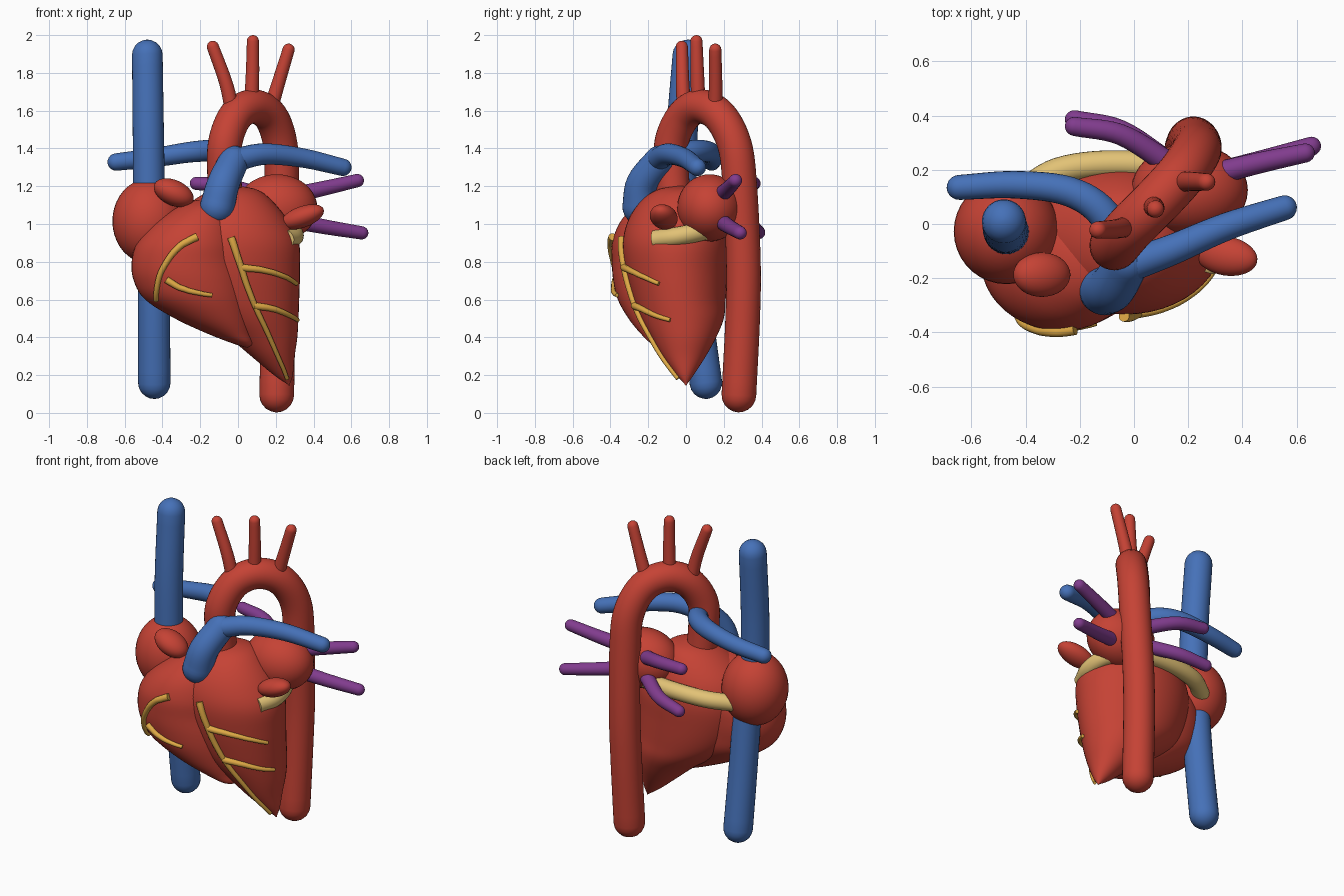
import bpy, bmesh, math
from mathutils import Vector, Euler
from mathutils.bvhtree import BVHTree


def material(name, rgb):
    m = bpy.data.materials.new(name)
    m.diffuse_color = (*rgb, 1)
    return m


RED = material("muscle red", (0.56, 0.055, 0.035))
BLUE = material("vein blue", (0.06, 0.165, 0.48))
PURPLE = material("lung vein purple", (0.22, 0.045, 0.27))
GOLD = material("artery gold", (0.74, 0.40, 0.06))
TAN = material("sinus tan", (0.76, 0.54, 0.18))


def finish(name, bm, mat, angle=50):
    bmesh.ops.recalc_face_normals(bm, faces=bm.faces)
    me = bpy.data.meshes.new(name)
    bm.to_mesh(me)
    bm.free()
    me.materials.append(mat)
    ob = bpy.data.objects.new(name, me)
    bpy.context.collection.objects.link(ob)
    bpy.ops.object.select_all(action='DESELECT')
    ob.select_set(True)
    bpy.context.view_layer.objects.active = ob
    bpy.ops.object.shade_smooth_by_angle(angle=math.radians(angle))
    return ob


def spline(rows, steps):
    """Smooth interpolation through rows of numbers."""
    rows = [tuple(r) for r in rows]
    out = []
    for i in range(len(rows) - 1):
        b, c = rows[i], rows[i + 1]
        a = rows[i - 1] if i else [2 * p - q for p, q in zip(b, c)]
        d = rows[i + 2] if i + 2 < len(rows) else [2 * q - p for p, q in zip(b, c)]
        for k in range(steps):
            t = k / steps
            out.append([0.5 * (2 * q + (r - p) * t + (2 * p - 5 * q + 4 * r - s) * t * t
                               + (3 * q - p - 3 * r + s) * t ** 3)
                        for p, q, r, s in zip(a, b, c, d)])
    return out + [list(rows[-1])]


def loft(name, rings, mat):
    bm = bmesh.new()
    loops = [[bm.verts.new(p) for p in ring] for ring in rings]
    n = len(loops[0])
    for a, b in zip(loops, loops[1:]):
        for i in range(n):
            j = (i + 1) % n
            bm.faces.new((a[i], a[j], b[j], b[i]))
    bm.faces.new(loops[0])
    bm.faces.new(loops[-1])
    return finish(name, bm, mat)


def tube(name, pts, r0, r1, mat, sides=24, steps=6, rounded=True):
    """Tapered vessel along a smooth path, with domed or flat ends."""
    path = [Vector(p) for p in spline(pts, steps)]
    n = len(path)
    tans = [(path[min(i + 1, n - 1)] - path[max(i - 1, 0)]).normalized() for i in range(n)]
    spec = [(p, t, r0 + (r1 - r0) * i / (n - 1)) for i, (p, t) in enumerate(zip(path, tans))]
    if rounded:
        dome = [math.radians(a) for a in (18, 36, 54, 72, 86)]
        head = [(path[0] - tans[0] * r0 * math.sin(a), tans[0], r0 * math.cos(a)) for a in reversed(dome)]
        tail = [(path[-1] + tans[-1] * r1 * math.sin(a), tans[-1], r1 * math.cos(a)) for a in dome]
        spec = head + spec + tail
    side = tans[0].orthogonal().normalized()
    rings = []
    for p, t, r in spec:
        side = (side - t * side.dot(t)).normalized()
        up = t.cross(side)
        rings.append([p + r * (side * math.cos(w) + up * math.sin(w))
                      for w in (2 * math.pi * k / sides for k in range(sides))])
    return loft(name, rings, mat)


def chamber(name, sections, mat, sides=48):
    """Stack of level ellipses: z, centre x, centre y, half width, half depth."""
    rings = []
    for z, cx, cy, rx, ry in spline(sections, 5):
        rx, ry = max(rx, 0.003), max(ry, 0.003)
        rings.append([(cx + rx * math.cos(w), cy + ry * math.sin(w), z)
                      for w in (2 * math.pi * k / sides for k in range(sides))])
    return loft(name, rings, mat)


def ellipsoid(name, centre, radii, mat, rot=(0, 0, 0)):
    bm = bmesh.new()
    bmesh.ops.create_uvsphere(bm, u_segments=36, v_segments=20, radius=1)
    turn = Euler([math.radians(a) for a in rot]).to_matrix()
    for v in bm.verts:
        v.co = turn @ Vector([c * r for c, r in zip(v.co, radii)]) + Vector(centre)
    return finish(name, bm, mat)


# Ventricles
left_v = chamber("left_ventricle", [
    (0.145, 0.272, 0.0, 0, 0), (0.20, 0.24, -0.005, 0.05, 0.045), (0.30, 0.185, -0.01, 0.115, 0.115),
    (0.40, 0.132, -0.012, 0.182, 0.172), (0.50, 0.065, -0.02, 0.255, 0.22),
    (0.60, 0.012, -0.035, 0.312, 0.245), (0.75, -0.022, -0.05, 0.35, 0.268),
    (0.90, -0.035, -0.056, 0.358, 0.278), (1.02, -0.042, -0.056, 0.305, 0.25),
    (1.12, -0.03, -0.05, 0.213, 0.19), (1.18, -0.015, -0.04, 0.12, 0.115), (1.205, -0.01, -0.04, 0, 0)], RED)
right_v = chamber("right_ventricle", [
    (0.345, 0.05, -0.10, 0, 0), (0.365, 0.03, -0.11, 0.05, 0.07), (0.42, -0.045, -0.12, 0.118, 0.12),
    (0.50, -0.135, -0.13, 0.2, 0.175), (0.60, -0.218, -0.135, 0.274, 0.226), (0.70, -0.255, -0.14, 0.297, 0.245),
    (0.80, -0.27, -0.14, 0.293, 0.253), (0.90, -0.26, -0.14, 0.275, 0.251),
    (1.00, -0.23, -0.14, 0.22, 0.215), (1.08, -0.19, -0.14, 0.145, 0.15),
    (1.12, -0.17, -0.14, 0.075, 0.08), (1.135, -0.16, -0.14, 0, 0)], RED)

# Atria and their ear-shaped pouches
ellipsoid("right_atrium", (-0.47, -0.027, 1.015), (0.195, 0.195, 0.225), RED)
ellipsoid("left_atrium", (0.205, 0.125, 1.085), (0.215, 0.172, 0.178), RED)
ellipsoid("right_auricle", (-0.34, -0.187, 1.165), (0.112, 0.082, 0.067), RED, (0, 25, 0))
ellipsoid("left_auricle", (0.34, -0.118, 1.037), (0.122, 0.072, 0.056), RED, (0, -20, -10))

# Aorta with three arch branches
tube("aorta", [(-0.06, -0.06, 1.05), (-0.073, -0.075, 1.28), (-0.066, -0.075, 1.44), (-0.01, -0.01, 1.575),
               (0.08, 0.08, 1.622), (0.172, 0.18, 1.57), (0.224, 0.257, 1.42), (0.232, 0.285, 1.2),
               (0.222, 0.304, 0.8), (0.213, 0.30, 0.5), (0.205, 0.28, 0.095)], 0.09, 0.092, RED, 32)
for name, pts in {
        "first_arch_branch": [(-0.03, -0.01, 1.6), (-0.065, -0.018, 1.75), (-0.133, -0.022, 1.938)],
        "middle_arch_branch": [(0.07, 0.065, 1.62), (0.077, 0.06, 1.8), (0.079, 0.055, 1.968)],
        "last_arch_branch": [(0.17, 0.155, 1.6), (0.212, 0.157, 1.74), (0.268, 0.155, 1.923)]}.items():
    tube(name, pts, 0.039, 0.032, RED)

# Great veins
tube("upper_vena_cava", [(-0.47, -0.03, 1.1), (-0.475, -0.02, 1.5), (-0.48, 0.01, 1.895)], 0.084, 0.081, BLUE, 32)
tube("lower_vena_cava", [(-0.45, 0.02, 0.9), (-0.445, 0.055, 0.55), (-0.443, 0.105, 0.16)], 0.082, 0.086, BLUE, 32)

# Pulmonary trunk and its two branches
tube("pulmonary_trunk", [(-0.11, -0.245, 1.09), (-0.077, -0.23, 1.215), (-0.022, -0.14, 1.335)], 0.092, 0.08, BLUE, 32)
tube("left_pulmonary_artery", [(-0.01, -0.15, 1.34), (0.14, -0.095, 1.37), (0.34, -0.01, 1.35),
                               (0.555, 0.06, 1.3)], 0.062, 0.046, BLUE)
tube("right_pulmonary_artery", [(-0.03, -0.13, 1.35), (-0.11, 0.035, 1.385), (-0.24, 0.12, 1.382),
                                (-0.44, 0.145, 1.352), (-0.645, 0.135, 1.328)], 0.064, 0.046, BLUE)

# Pulmonary veins
for name, pts in {
        "left_upper_lung_vein": [(0.28, 0.18, 1.15), (0.46, 0.225, 1.19), (0.632, 0.262, 1.23)],
        "left_lower_lung_vein": [(0.28, 0.18, 1.02), (0.46, 0.23, 0.985), (0.655, 0.287, 0.953)],
        "right_upper_lung_vein": [(0.12, 0.23, 1.15), (-0.05, 0.33, 1.2), (-0.22, 0.36, 1.215)],
        "right_lower_lung_vein": [(0.12, 0.23, 1.03), (-0.05, 0.345, 0.985), (-0.22, 0.385, 0.955)]}.items():
    tube(name, pts, 0.043, 0.035, PURPLE)

# Coronary sinus wrapping the back of the heart
tube("coronary_sinus", [(0.25, -0.165, 0.918), (0.298, -0.04, 0.935), (0.265, 0.10, 0.965), (0.12, 0.20, 0.985),
                        (-0.08, 0.222, 0.985), (-0.28, 0.195, 0.975), (-0.42, 0.11, 0.955)],
     0.05, 0.05, TAN, rounded=False)

# Coronary arteries laid on the ventricle surfaces
bm = bmesh.new()
for ob in (left_v, right_v):
    bm.from_mesh(ob.data)
surface = BVHTree.FromBMesh(bm)
bm.free()


def artery(name, pts, r0, r1):
    path = []
    for p in spline(pts, 4):
        hit, normal, _, _ = surface.find_nearest(Vector(p))
        path.append(hit + normal * 0.008)
    tube(name, path, r0, r1, GOLD, 12, 2, rounded=False)


artery("front_descending_artery", [(-0.035, -0.38, 0.935), (0.01, -0.37, 0.79), (0.09, -0.31, 0.57),
                                   (0.18, -0.21, 0.37), (0.265, -0.06, 0.17)], 0.021, 0.011)
artery("upper_diagonal_artery", [(0.02, -0.355, 0.765), (0.14, -0.33, 0.752), (0.25, -0.26, 0.724),
                                 (0.335, -0.155, 0.682)], 0.02, 0.011)
artery("lower_diagonal_artery", [(0.09, -0.30, 0.56), (0.19, -0.255, 0.548), (0.27, -0.19, 0.52),
                                 (0.33, -0.09, 0.49)], 0.02, 0.011)
artery("right_coronary_artery", [(-0.215, -0.42, 0.94), (-0.32, -0.41, 0.875), (-0.415, -0.38, 0.74),
                                 (-0.46, -0.31, 0.56)], 0.021, 0.013)
artery("right_marginal_artery", [(-0.385, -0.39, 0.70), (-0.31, -0.41, 0.655), (-0.22, -0.41, 0.63),
                                 (-0.135, -0.38, 0.62)], 0.019, 0.011)
